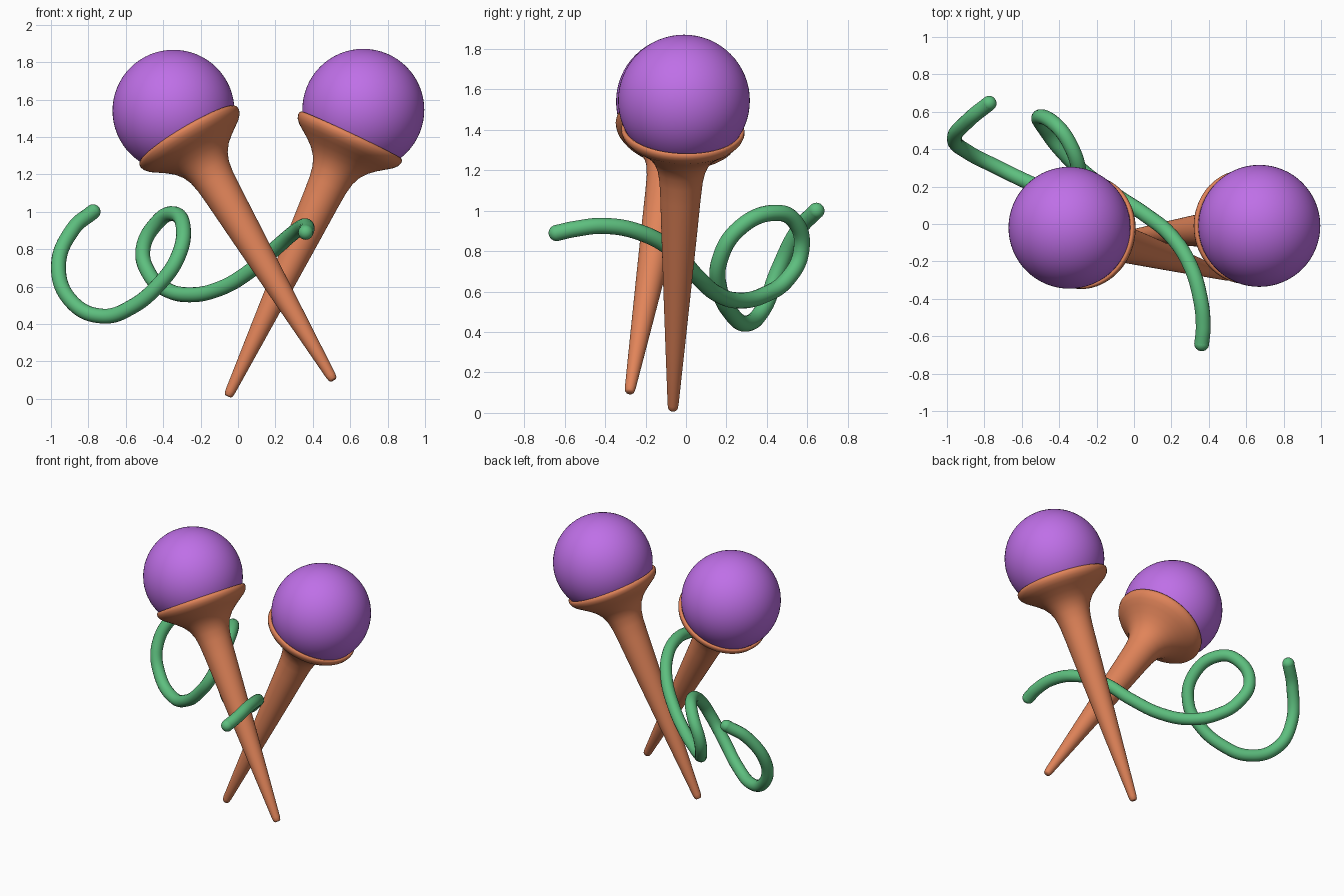
import bpy, bmesh, math
from mathutils import Vector

if "Cube" in bpy.data.objects:
    bpy.data.objects.remove(bpy.data.objects["Cube"])


def material(name, color):
    m = bpy.data.materials.new(name)
    m.diffuse_color = color
    m.use_nodes = True
    m.node_tree.nodes["Principled BSDF"].inputs["Base Color"].default_value = m.diffuse_color
    return m


orange = material("orange", (0.75, 0.23, 0.10, 1))
purple = material("purple", (0.52, 0.16, 0.80, 1))
green = material("green", (0.11, 0.52, 0.21, 1))


def ball(name, center, radius, mat, segs=64):
    bpy.ops.mesh.primitive_uv_sphere_add(
        segments=segs, ring_count=segs // 2, radius=radius, location=center)
    ob = bpy.context.object
    ob.name = name
    ob.data.materials.append(mat)
    bpy.ops.object.shade_smooth()
    return ob


BALL_R = 0.326
BALL_AT = 1.695  # ball centre measured along the tee axis

# Tee profile (radius, height): tip, tapered shaft, flared cup, rounded lip
PROFILE = [(0, 0), (0.016, 0.0), (0.023, 0.008), (0.027, 0.03), (0.047, 0.33),
           (0.068, 0.65), (0.086, 0.93), (0.1, 1.16), (0.107, 1.25),
           (0.118, 1.31), (0.137, 1.355), (0.167, 1.395), (0.205, 1.428),
           (0.245, 1.457), (0.277, 1.48), (0.297, 1.502), (0.305, 1.522),
           (0.304, 1.537), (0.297, 1.545), (0.285, 1.54)]
# Inside of the cup follows the ball
PROFILE += [(BALL_R * math.sin(a), BALL_AT - BALL_R * math.cos(a))
            for a in (0.9, 0.65, 0.4, 0.2)] + [(0, BALL_AT - BALL_R)]


def tee(name, tip, ball_center):
    bm = bmesh.new()
    vs = [bm.verts.new((r, 0, z)) for r, z in PROFILE]
    es = [bm.edges.new(p) for p in zip(vs, vs[1:])]
    bmesh.ops.spin(bm, geom=vs + es, cent=(0, 0, 0), axis=(0, 0, 1),
                   angle=math.tau, steps=64)
    bmesh.ops.remove_doubles(bm, verts=bm.verts, dist=0.0005)
    bmesh.ops.recalc_face_normals(bm, faces=bm.faces)
    me = bpy.data.meshes.new(name)
    bm.to_mesh(me)
    bm.free()
    ob = bpy.data.objects.new(name, me)
    bpy.context.collection.objects.link(ob)
    me.materials.append(orange)
    me.shade_smooth()
    axis = Vector(ball_center) - Vector(tip)
    ob.rotation_mode = 'QUATERNION'
    ob.rotation_quaternion = axis.to_track_quat('Z', 'Y')
    ob.location = Vector(ball_center) - axis.normalized() * BALL_AT


# Two crossed tees with their balls
for side, tip, center in (
        ("left", (0.51, -0.28, 0.10), (-0.345, -0.02, 1.54)),
        ("right", (-0.055, -0.065, 0.01), (0.67, -0.01, 1.545))):
    tee(side + "_tee", tip, center)
    ball(side + "_ball", center, BALL_R, purple)

# Curly cord
PATH = [(-0.775, 0.645, 1.0), (-0.88, 0.56, 0.91), (-0.96, 0.455, 0.70),
        (-0.89, 0.385, 0.52), (-0.725, 0.30, 0.442), (-0.57, 0.225, 0.49),
        (-0.42, 0.165, 0.615), (-0.325, 0.165, 0.75), (-0.292, 0.26, 0.91),
        (-0.35, 0.44, 0.99), (-0.43, 0.54, 0.945), (-0.508, 0.57, 0.80),
        (-0.47, 0.50, 0.66), (-0.385, 0.39, 0.585), (-0.26, 0.27, 0.556),
        (-0.10, 0.155, 0.588), (0.06, 0.05, 0.68), (0.195, -0.06, 0.80),
        (0.30, -0.22, 0.89), (0.355, -0.40, 0.925), (0.37, -0.55, 0.91),
        (0.362, -0.64, 0.89)]
CORD_R = 0.04
cu = bpy.data.curves.new("cord", 'CURVE')
cu.dimensions = '3D'
cu.bevel_depth = CORD_R
cu.bevel_resolution = 6
cu.resolution_u = 10
sp = cu.splines.new('BEZIER')
sp.bezier_points.add(len(PATH) - 1)
for p, co in zip(sp.bezier_points, PATH):
    p.co = co
    p.handle_left_type = p.handle_right_type = 'AUTO'
cu.materials.append(green)
bpy.context.collection.objects.link(bpy.data.objects.new("cord", cu))

# Rounded cord ends
ball("cord_start", PATH[0], CORD_R, green, 24)
ball("cord_end", PATH[-1], CORD_R, green, 24)
